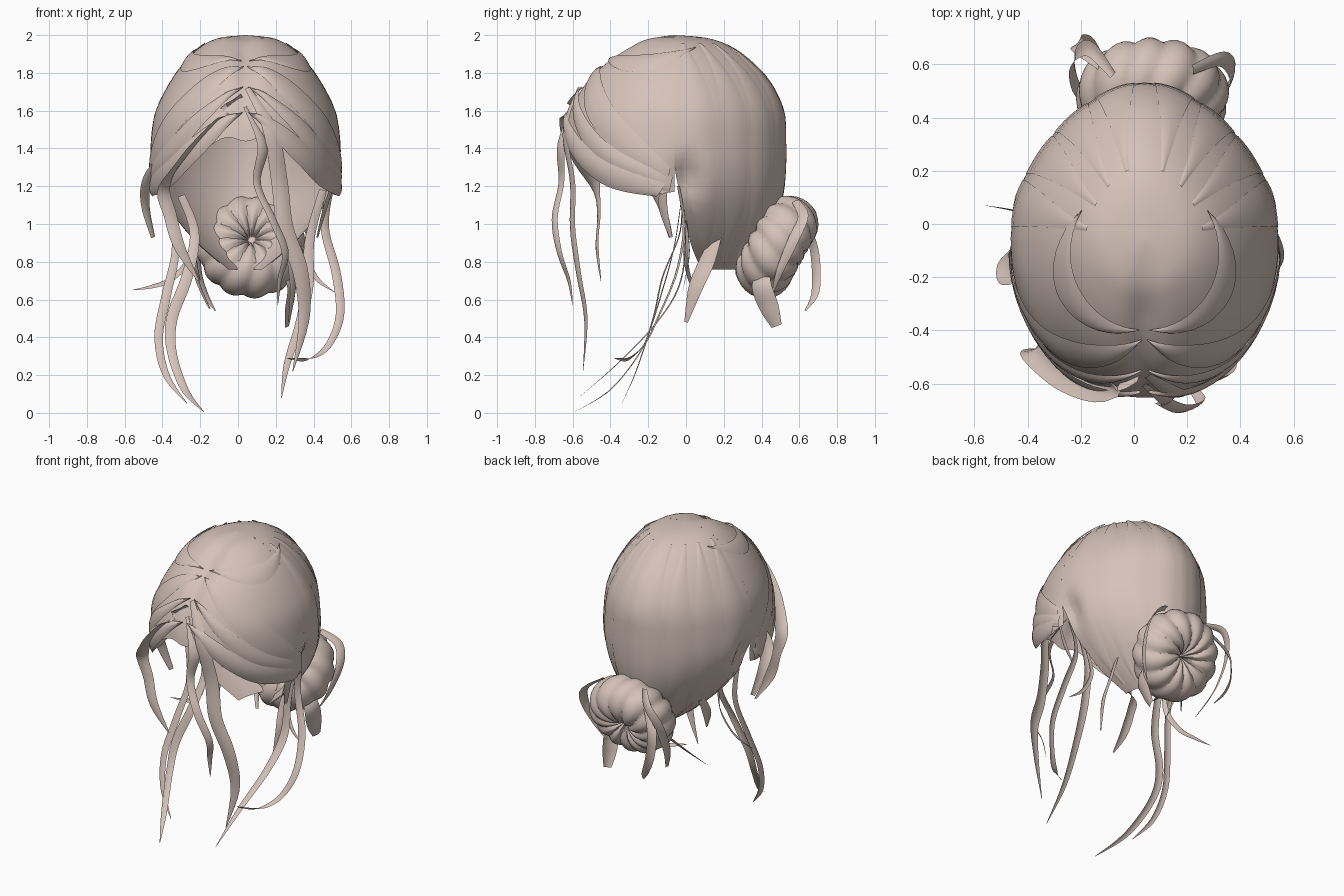
import bpy, bmesh, math
from mathutils import Vector

hair = bpy.data.materials.new("taupe_hair")
hair.diffuse_color = (0.66, 0.54, 0.485, 1)


def spline(pts, t):
    """Catmull-Rom through pts, t counted in points."""
    n = len(pts) - 1
    t = min(max(t, 0), n)
    i = min(int(t), n - 1)
    f = t - i
    a, b, c, d = (pts[min(max(k, 0), n)] for k in (i - 1, i, i + 1, i + 2))
    return [0.5 * (2 * q + (r - p) * f + (2 * p - 5 * q + 4 * r - s) * f * f
                   + (3 * q - p - 3 * r + s) * f ** 3) for p, q, r, s in zip(a, b, c, d)]


def sheet(name, fn, nu, nv, angle=40):
    """Grid surface from fn(u, v), u and v running 0..1."""
    bm = bmesh.new()
    g = [[bm.verts.new(fn(i / nu, j / nv)) for j in range(nv + 1)] for i in range(nu + 1)]
    for i in range(nu):
        for j in range(nv):
            bm.faces.new((g[i][j], g[i + 1][j], g[i + 1][j + 1], g[i][j + 1]))
    bmesh.ops.remove_doubles(bm, verts=bm.verts, dist=0.0004)
    bmesh.ops.recalc_face_normals(bm, faces=bm.faces)
    me = bpy.data.meshes.new(name)
    bm.to_mesh(me)
    bm.free()
    ob = bpy.data.objects.new(name, me)
    bpy.context.collection.objects.link(ob)
    me.materials.append(hair)
    bpy.ops.object.select_all(action='DESELECT')
    ob.select_set(True)
    bpy.context.view_layer.objects.active = ob
    bpy.ops.object.shade_smooth_by_angle(angle=math.radians(angle))
    return ob


# Head rings: height, half width, front depth, back depth, centre y
TOP = [(2.0, 0, 0, 0, -.06), (1.985, .14, .15, .17, -.06), (1.94, .235, .25, .30, -.06),
       (1.86, .32, .37, .41, -.06), (1.75, .40, .48, .51, -.06), (1.6, .475, .56, .58, -.06),
       (1.45, .50, .595, .59, -.06), (1.3, .505, .59, .59, -.06)]
FRONT = TOP + [(1.15, .49, .54, .57, -.06)]
BACK = TOP + [(1.15, .45, .54, .545, -.03), (1.0, .345, .4, .47, 0),
              (.88, .235, .3, .36, .03), (.76, .09, .2, .23, .08)]


def head(a, p, lift=0.0):
    """Point on the head; a = degrees from the front (+ to the right), p = ring."""
    front = abs(a) <= 90
    z, w, f, b, yc = spline(FRONT if front else BACK, p)
    s, c = math.sin(math.radians(a)), math.cos(math.radians(a))
    k = 2 if front else 2 - 0.25 * min(1, -c * 2)
    r = (abs(s) ** k + abs(c) ** k) ** (-1 / k)
    x, y = w * s * r, yc - (f if front else b) * c * r
    # groove of the parting and dent above the ear
    if front:
        z -= 0.035 * math.exp(-(x / 0.06) ** 2) * min(1, max(0, -y - 0.1) * 4)
    x *= 1 - 0.12 * math.exp(-((y - 0.01) / 0.07) ** 2 - ((z - 1.25) / 0.09) ** 2)
    v = Vector((x, y + .05, z - 1.35)) * (1 + lift)
    return v + Vector((0.04, -.05, 1.35))


HAIRLINE = [(5.85,), (6.0,), (6.6,), (7.3,), (7.7,), (7.95,), (7.8,)]


def low(a):
    return spline(HAIRLINE, abs(a) / 15)[0]


# Main cap: swept front and long back tapering to the nape
sheet("front_cap", lambda u, v: head(-90 + 180 * u, v * low(-90 + 180 * u)), 60, 28)
sheet("back_cap", lambda u, v: head(90.01 + 179.98 * u, 11 * v)
      if u <= .5 else head(-90.01 - 179.98 * (1 - u), 11 * v), 60, 36)


def lock(name, ea, eb, lift, n=20):
    """Flat lock lying on the head between two edge paths of (angle, ring)."""
    def fn(u, v):
        A, B = spline(ea, u * (len(ea) - 1)), spline(eb, u * (len(eb) - 1))
        a, p = A[0] + (B[0] - A[0]) * v, A[1] + (B[1] - A[1]) * v
        return head(a, p, lift * (0.5 + 2 * v * (1 - v)))
    sheet(name, fn, n, 6)


# Overlapping locks swept from the parting to the ears
SWEEPS = [([(2, 3.0), (30, 3.7), (60, 5.2), (88, 7.0)], [(2, 3.0), (25, 4.5), (55, 6.2), (86, 7.5)], .022),
          ([(2, 4.0), (30, 5.0), (60, 6.4), (89, 7.3)], [(2, 4.0), (25, 5.4), (50, 6.8), (87, 7.8)], .03),
          ([(2, 4.9), (25, 5.6), (52, 6.7), (86, 7.4)], [(2, 4.9), (22, 6.3), (48, 7.5), (80, 8.0)], .04)]
# Crown flaps and long back locks
CROWN = ([(4, 2.7), (35, 2.7), (70, 2.6), (110, 2.2)], [(4, 2.7), (50, 3.5), (75, 3.4), (110, 2.2)], .02)
for side, s in (("right", 1), ("left", -1)):
    def m(e):
        return [(a * s, p) for a, p in e]
    for i, (ea, eb, l) in enumerate(SWEEPS):
        lock(f"{side}_sweep_lock_{i + 1}", m(ea), m(eb), l)
    lock(f"{side}_crown_flap", m(CROWN[0]), m(CROWN[1]), CROWN[2])
    for i, a in enumerate((97, 118, 138, 160)):
        lock(f"{side}_back_lock_{i + 1}", m([(a, 1.8), (a - 2, 5), (a - 2, 8), (a + 2, 10.6)]),
             m([(a + 4, 1.8), (a + 15, 5), (a + 14, 8), (a + 6, 10.6)]), .012)

# Bun: a tight ring of twelve twisted locks, tilted down at the back
AX, E1, E2 = Vector((0, .88, -.48)), Vector((1, 0, 0)), Vector((0, .48, .88))


def bun(u, v):
    t, q = u * 2 * math.pi, v * 2 * math.pi
    r = .13 * (1 + .13 * abs(math.sin(6 * t + 1.2 * math.sin(q + .6))))
    R = .143 + r * math.cos(q)
    return (Vector((.07, .48, .88)) + E1 * R * math.cos(t) + E2 * R * math.sin(t)
            + AX * r * 1.05 * math.sin(q))


sheet("bun", bun, 120, 28, 35)


def strand(name, pts, across=(1, 0, 0), n=32):
    """Tapering ribbon through (x, y, z, width), slightly bowed."""
    m = len(pts) - 1

    def fn(u, v):
        x, y, z, w = spline(pts, u * m)
        d = Vector(spline(pts, min(1, u + .02) * m)[:3]) - Vector(spline(pts, max(0, u - .02) * m)[:3])
        d.normalize()
        side = Vector(across)
        side = (side - d * side.dot(d)).normalized()
        k = 2 * v - 1
        return Vector((x, y, z)) + side * k * max(w, .002) / 2 + d.cross(side) * .12 * w * (1 - k * k)
    sheet(name, fn, n, 4, 60)


# Long strands over the face
strand("face_strand_inner", [(.04, -.60, 1.62, .03), (.13, -.66, 1.42, .07), (.10, -.66, 1.22, .05),
       (.18, -.695, 1.03, .05), (.25, -.67, .85, .045), (.22, -.62, .70, .03), (.21, -.60, .57, .003)], (.8, .6, 0))
strand("face_strand_outer", [(.05, -.57, 1.72, .03), (.17, -.64, 1.50, .08), (.22, -.60, 1.22, .09),
       (.25, -.60, .98, .09), (.33, -.57, .75, .085), (.35, -.53, .50, .06), (.29, -.545, .22, .004)], (1, .3, 0))
strand("left_bang", [(.02, -.58, 1.68, .03), (-.12, -.62, 1.55, .10), (-.27, -.57, 1.38, .11),
       (-.39, -.48, 1.20, .08), (-.36, -.46, 1.05, .07), (-.31, -.47, .88, .06), (-.21, -.45, .70, .01)], (.7, .2, .7))
strand("right_bang", [(.05, -.60, 1.62, .03), (.22, -.60, 1.48, .09), (.38, -.50, 1.34, .10),
       (.50, -.30, 1.24, .08), (.53, -.12, 1.16, .01)], (.3, .2, 1))
# Strands falling from beside the ears
strand("left_ear_lock", [(-.41, -.2, 1.35, .04), (-.48, -.2, 1.24, .07), (-.49, -.13, 1.10, .06),
       (-.45, -.08, .93, .03)], (.7, .7, 0))
strand("left_long_strand", [(-.30, -.02, 1.15, .04), (-.23, -.03, .95, .05), (-.27, -.12, .72, .06),
       (-.35, -.17, .50, .06), (-.35, -.24, .32, .05), (-.28, -.40, .12, .04), (-.18, -.59, .005, .003)])
strand("left_outer_strand", [(-.38, -.02, 1.15, .03), (-.33, -.06, .88, .04), (-.38, -.13, .62, .05),
       (-.42, -.20, .40, .045), (-.38, -.27, .20, .035), (-.27, -.34, .05, .003)])
strand("left_wisp", [(-.24, 0, 1.02, .02), (-.26, 0, .82, .035), (-.35, .02, .71, .03),
       (-.45, .05, .67, .02), (-.56, .07, .65, .002)], (0, .3, 1))
strand("right_long_strand", [(.45, -.02, 1.18, .04), (.38, 0, .92, .05), (.37, -.03, .68, .06),
       (.33, -.15, .48, .05), (.26, -.36, .26, .035), (.23, -.57, .08, .003)])
strand("right_loop_strand", [(.49, -.04, 1.2, .04), (.46, -.01, .98, .045), (.52, -.05, .74, .05),
       (.54, -.14, .52, .045), (.48, -.22, .36, .035), (.38, -.31, .285, .03), (.26, -.38, .29, .004)], (1, .3, .3))
strand("right_wisp", [(.40, 0, 1.05, .02), (.36, .02, .86, .03), (.41, 0, .72, .025), (.51, -.02, .64, .002)])
strand("right_ear_lock", [(.50, -.12, 1.2, .04), (.46, -.12, 1.08, .05), (.42, -.08, .93, .02)], (.5, 1, 0))
# Loose locks around the nape and bun
strand("right_nape_lock", [(.27, .17, .95, .05), (.28, .11, .80, .09), (.29, .05, .66, .08),
       (.27, 0, .48, .02)], (.4, 1, 0))
strand("left_nape_lock", [(-.22, .16, .95, .04), (-.23, .10, .82, .06), (-.20, .06, .70, .01)], (.4, 1, 0))
strand("right_bun_tail", [(.22, .42, .80, .06), (.28, .40, .68, .11), (.27, .44, .56, .11), (.26, .48, .46, .06)],
       (.4, 1, .2))
strand("left_bun_tail", [(-.12, .60, 1.05, .05), (-.21, .67, .90, .06), (-.21, .69, .74, .06),
       (-.17, .68, .62, .05), (-.12, .63, .54, .01)], (.6, .7, 0))
strand("left_bun_curl", [(-.08, .56, 1.12, .03), (-.17, .66, 1.06, .06), (-.23, .62, .92, .06),
       (-.22, .52, .72, .05), (-.15, .42, .55, .02)], (.3, 1, .2))
strand("right_bun_curl", [(.22, .58, 1.12, .04), (.33, .62, 1.04, .06), (.37, .57, .92, .06),
       (.34, .50, .76, .04), (.28, .46, .64, .01)], (.3, 1, .2))
